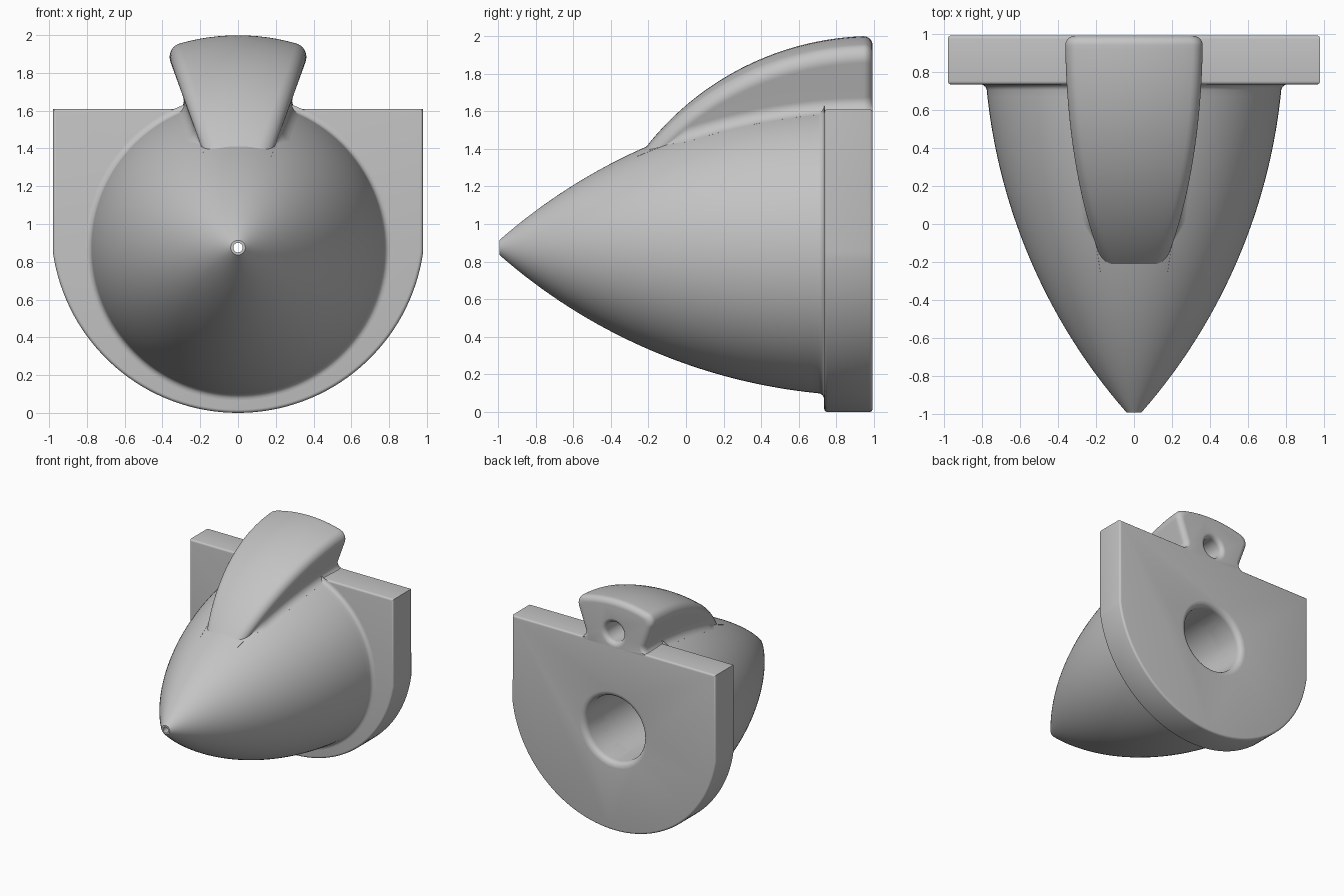
import bpy, bmesh
from math import sin, cos, pi, sqrt, radians

if "Cube" in bpy.data.objects:
    bpy.data.objects.remove(bpy.data.objects["Cube"])

AXIS, TIP, BACK, PLATE_FRONT = 0.875, -0.993, 0.993, 0.735
BORE, PEAK = 0.28, 0.79

grey = bpy.data.materials.new("plain_grey")
grey.use_nodes = True
grey.diffuse_color = (0.55, 0.55, 0.55, 1)
grey.node_tree.nodes["Principled BSDF"].inputs["Base Color"].default_value = grey.diffuse_color


def make(name, bm):
    bmesh.ops.recalc_face_normals(bm, faces=bm.faces)
    mesh = bpy.data.meshes.new(name)
    bm.to_mesh(mesh)
    bm.free()
    mesh.materials.append(grey)
    ob = bpy.data.objects.new(name, mesh)
    bpy.context.collection.objects.link(ob)
    return ob


def loft(name, rings):
    """Skin closed rings of equal length and cap both ends."""
    bm = bmesh.new()
    loops = [[bm.verts.new(p) for p in ring] for ring in rings]
    for a, b in zip(loops, loops[1:]):
        for i in range(len(a)):
            j = (i + 1) % len(a)
            bm.faces.new((a[i], a[j], b[j], b[i]))
    bm.faces.new(loops[0])
    bm.faces.new(loops[-1])
    return make(name, bm)


def revolve(name, profile, z, sides):
    """Turn (y, radius) pairs about a lengthwise axis at height z."""
    return loft(name, [[(r * sin(2 * pi * k / sides), y, z + r * cos(2 * pi * k / sides))
                        for k in range(sides)] for y, r in profile])


def ogive(y, peak, rho):
    return sqrt(rho * rho - (1 - y) ** 2) - rho + peak


def body_r(y):
    return ogive(y, PEAK, 3.02)


def flared_hole(name, profile, z, rim, sides):
    """Cutter whose mouth rounds outward by rim at the back face."""
    r = profile[-1][1]
    mouth = [(BACK - rim * (1 - sin(t * pi / 16)), r + rim * (1 - cos(t * pi / 16)))
             for t in range(9)]
    return revolve(name, profile + mouth + [(BACK + 0.1, r + rim)], z, sides)


# Pointed body with a small fillet where it meets the plate
profile = []
steps = 48
for i in range(steps + 1):
    y = TIP + (PLATE_FRONT - 0.03 - TIP) * i / steps
    profile.append((y, body_r(y)))
for i in range(1, 6):
    t = i * pi / 10
    y = PLATE_FRONT - 0.03 * (1 - sin(t))
    profile.append((y, body_r(y) + 0.03 * (1 - cos(t))))
profile += [(PLATE_FRONT + 0.005, PEAK - 0.01), (BACK - 0.005, PEAK)]
body = revolve("pointed_body", profile, AXIS, 128)

# Back plate: square top, round bottom, softened front and back rims
W, TOP, R = 0.98, 1.61, 0.99
outline = [(-W, TOP)]
for k in range(65):
    t = radians(-172 + 164 * k / 64)
    outline.append((R * cos(t), R + R * sin(t)))
outline.append((W, TOP))
plate = loft("back_plate", [[(x, y, z) for x, z in outline] for y in (PLATE_FRONT, BACK)])
bm = bmesh.new()
bm.from_mesh(plate.data)
rims = [e for e in bm.edges if abs(e.verts[0].co.y - e.verts[1].co.y) < 1e-4]
bmesh.ops.bevel(bm, geom=rims, offset=0.018, segments=4, profile=0.5, affect='EDGES')
bm.to_mesh(plate.data)
bm.free()

# Top fin: radial wedge with rounded crest and flared foot
ANGLE, CORNER, EDGE = radians(20), 0.08, 0.05


def fin_ring(y, inset):
    b, top = body_r(y), ogive(y, 1.125, 1.54) - inset
    corner = CORNER - inset * 0.5
    foot = min(0.06, max(0.001, top - b - corner))
    half = [(b - 0.08, ANGLE + foot / b)]
    for i in range(9):
        t = i * pi / 16
        s = b + foot * (1 - cos(t))
        half.append((s, ANGLE + foot * (1 - sin(t)) / s))
    for i in range(11):
        t = i * pi / 20
        s = top - corner + corner * sin(t)
        half.append((s, ANGLE - corner * (1 - cos(t)) / s))
    half = [(s, a - inset / s) for s, a in half]
    crest = half[-1][1]
    arc = [(top, crest * (1 - i / 6)) for i in range(1, 12)]
    whole = half + arc + [(s, -a) for s, a in reversed(half)]
    return [(s * sin(a), y, AXIS + s * cos(a)) for s, a in whole]


start, end = -0.26, BACK - EDGE
rings = [fin_ring(start + (end - start) * i / 48, 0) for i in range(49)]
for i in range(1, 9):
    t = i * pi / 16
    rings.append(fin_ring(end + EDGE * sin(t), EDGE * (1 - cos(t))))
fin = loft("top_fin", rings)

# Central bore with a pinhole to the tip, and a blind hole in the fin
cutters = [
    flared_hole("bore_cutter", [(TIP - 0.1, 0.025), (-0.1, 0.025), (-0.099, BORE)],
                AXIS, 0.05, 64),
    flared_hole("fin_hole_cutter", [(0.7, 0.085)], 1.72, 0.04, 48),
]

for ob in (body, plate, fin):
    for cutter in cutters:
        cut = ob.modifiers.new(cutter.name, 'BOOLEAN')
        cut.operation = 'DIFFERENCE'
        cut.solver = 'EXACT'
        cut.object = cutter
    bpy.context.view_layer.update()
    depsgraph = bpy.context.evaluated_depsgraph_get()
    mesh = bpy.data.meshes.new_from_object(ob.evaluated_get(depsgraph))
    ob.modifiers.clear()
    ob.data = mesh
    bpy.ops.object.select_all(action='DESELECT')
    ob.select_set(True)
    bpy.context.view_layer.objects.active = ob
    bpy.ops.object.shade_smooth_by_angle(angle=radians(35))
for cutter in cutters:
    bpy.data.objects.remove(cutter)
